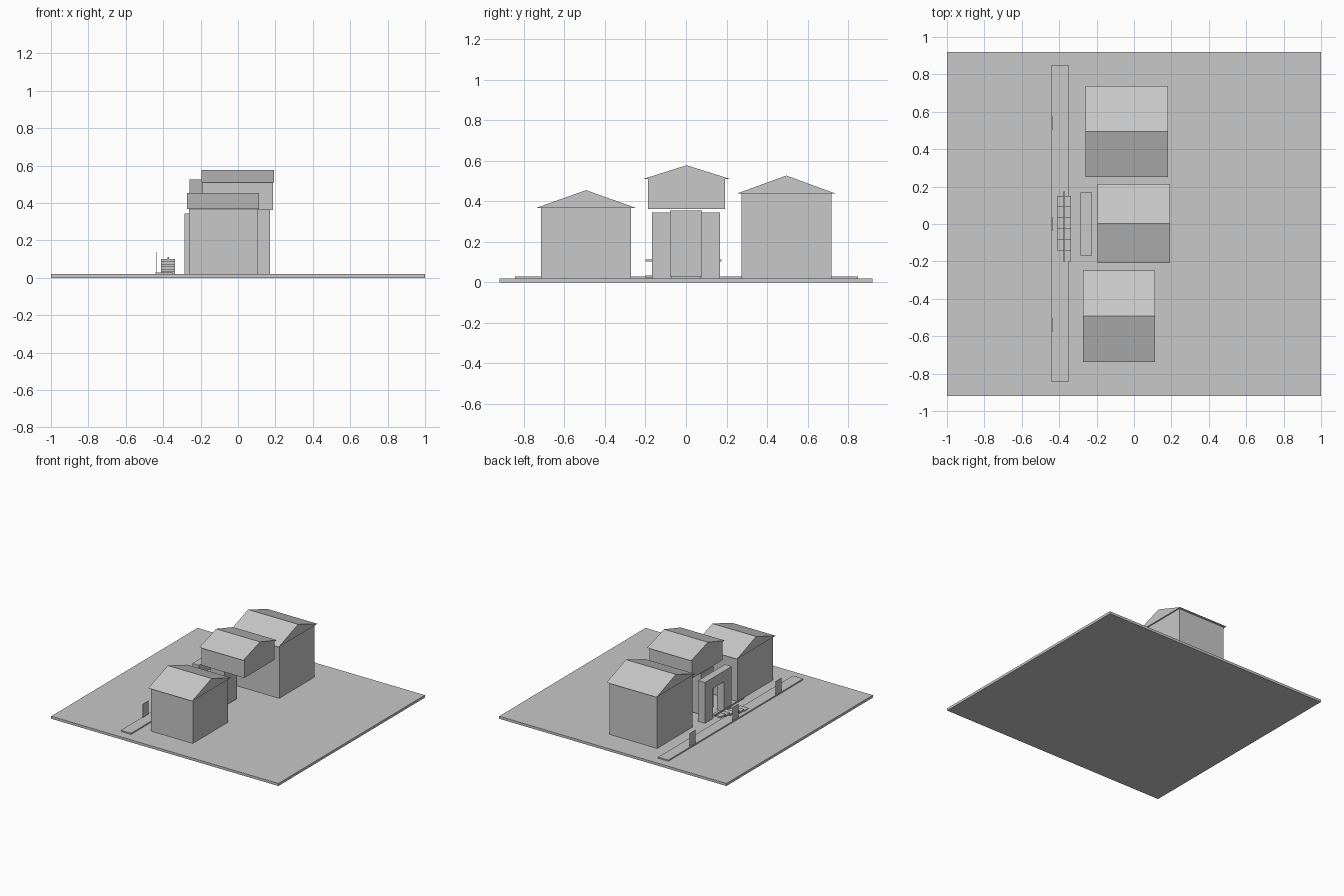
import bpy
import bmesh

cube = bpy.data.objects.get("Cube")
if cube:
    bpy.data.objects.remove(cube, do_unlink=True)

grey = bpy.data.materials.new("plain_grey")
grey.use_nodes = True
grey.diffuse_color = (0.58, 0.58, 0.58, 1)
grey.node_tree.nodes["Principled BSDF"].inputs["Base Color"].default_value = grey.diffuse_color


def extrude_x(name, profile, x0, x1):
    """Extrude a (y, z) outline along x."""
    bm = bmesh.new()
    face = bm.faces.new([bm.verts.new((x0, y, z)) for y, z in profile])
    moved = bmesh.ops.extrude_face_region(bm, geom=[face])["geom"]
    verts = [v for v in moved if isinstance(v, bmesh.types.BMVert)]
    bmesh.ops.translate(bm, verts=verts, vec=(x1 - x0, 0, 0))
    bmesh.ops.recalc_face_normals(bm, faces=bm.faces[:])
    mesh = bpy.data.meshes.new(name)
    bm.to_mesh(mesh)
    bm.free()
    mesh.materials.append(grey)
    obj = bpy.data.objects.new(name, mesh)
    bpy.context.collection.objects.link(obj)
    return obj


def box(name, x0, x1, y0, y1, z0, z1):
    return extrude_x(name, [(y0, z0), (y1, z0), (y1, z1), (y0, z1)], x0, x1)


def house(name, x0, x1, yc, half, z0, z1, ridge, over):
    """Walls with a gabled roof whose ridge runs along x."""
    box(name + "_walls", x0, x1, yc - half, yc + half, z0, z1)
    eave = half + 0.022
    extrude_x(name + "_roof",
              [(yc - eave, z1 - 0.002), (yc + eave, z1 - 0.002), (yc, ridge)],
              x0 - over, x1 + over)


GROUND = 0.02
box("ground", -1, 1, -0.92, 0.92, 0, GROUND)

# Two houses and the raised room between them
house("front_house", -0.263, 0.103, -0.493, 0.222, GROUND, 0.37, 0.455, 0.01)
house("back_house", -0.248, 0.172, 0.495, 0.222, GROUND, 0.44, 0.527, 0.01)
house("raised_room", -0.19, 0.187, 0.003, 0.19, 0.362, 0.513, 0.578, 0.005)
box("room_support", -0.188, -0.063, -0.08, 0.08, 0.03, 0.355)

# Gateway with a door opening
extrude_x("gateway",
          [(-0.168, GROUND), (-0.07, GROUND), (-0.07, 0.26), (0.07, 0.26),
           (0.07, GROUND), (0.168, GROUND), (0.168, 0.345), (-0.168, 0.345)],
          -0.285, -0.225)

# Path with thin upright panels along its edge
box("path", -0.44, -0.35, -0.845, 0.85, GROUND, 0.03)
for i, y in enumerate((-0.54, 0, 0.54)):
    box(f"path_panel_{i + 1}", -0.436, -0.434, y - 0.037, y + 0.037, GROUND, 0.137)

# Rising treads with a rail above
for i in range(6):
    y, z = -0.2 + 0.0585 * i, 0.022 + 0.013 * i
    box(f"stair_tread_{i + 1}", -0.412, -0.337, y, y + 0.0585, z, z + 0.013)
box("stair_rail", -0.376, -0.368, -0.2, 0.175, 0.102, 0.112)
